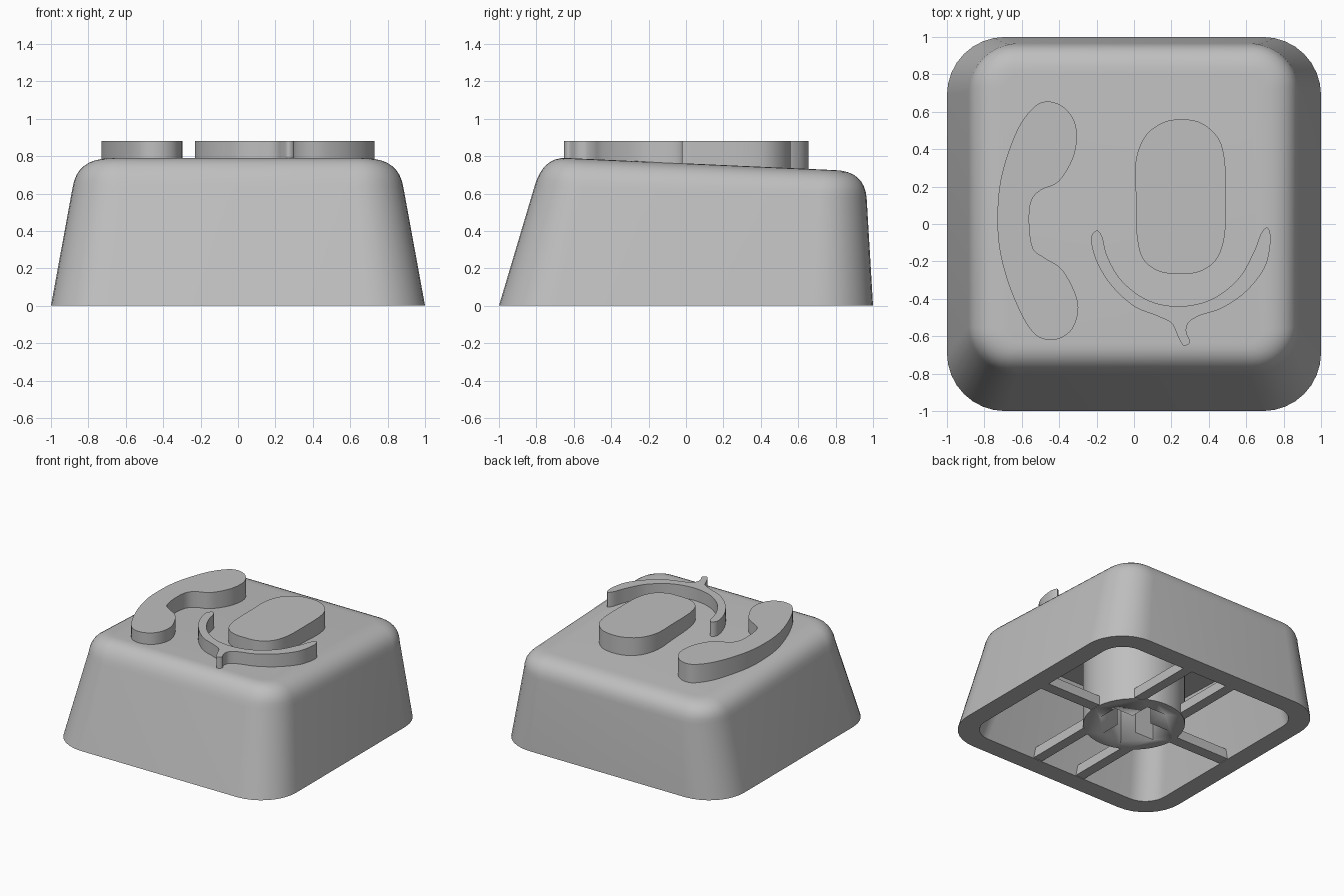
import bpy
import bmesh
from math import sin, cos, pi
from mathutils import Vector

old = bpy.data.objects.get("Cube")
if old:
    bpy.data.objects.remove(old, do_unlink=True)

GREY = (0.52, 0.52, 0.52, 1)
plastic = bpy.data.materials.new("grey plastic")
plastic.use_nodes = True
plastic.diffuse_color = GREY
plastic.node_tree.nodes["Principled BSDF"].inputs["Base Color"].default_value = GREY


def finish(bm, name, smooth=True):
    """Turn a bmesh into a named object with the plastic material."""
    bmesh.ops.recalc_face_normals(bm, faces=bm.faces)
    mesh = bpy.data.meshes.new(name)
    bm.to_mesh(mesh)
    bm.free()
    mesh.materials.append(plastic)
    obj = bpy.data.objects.new(name, mesh)
    bpy.context.collection.objects.link(obj)
    if smooth:
        bpy.ops.object.select_all(action='DESELECT')
        obj.select_set(True)
        bpy.context.view_layer.objects.active = obj
        bpy.ops.object.shade_smooth_by_angle(angle=pi / 6)
    return obj


def loft(rings, name):
    """Skin equal-length rings and close both ends."""
    bm = bmesh.new()
    loops = [[bm.verts.new(p) for p in ring] for ring in rings]
    for a, b in zip(loops, loops[1:]):
        for i in range(len(a)):
            j = (i + 1) % len(a)
            bm.faces.new((a[i], a[j], b[j], b[i]))
    bm.faces.new(loops[0])
    bm.faces.new(loops[-1])
    return finish(bm, name)


def prism(outline, bottom, top, name):
    return loft([[(x, y, z) for x, y in outline] for z in (bottom, top)], name)


def smooth_outline(points, steps=6):
    """Closed Catmull-Rom curve through the points."""
    pts = [Vector(p) for p in points]
    result = []
    for i in range(len(pts)):
        a, b, c, d = (pts[(i + k) % len(pts)] for k in range(4))
        for s in range(steps):
            t = s / steps
            result.append((b * 2 + (c - a) * t + (a * 2 - b * 5 + c * 4 - d) * t * t
                           + (b * 3 - a - c * 3 + d) * t ** 3) / 2)
    return result


def rounded_ring(half_x, front, back, radius, height, segments=8):
    """Rounded rectangle whose height follows the tilted top."""
    ring = []
    corners = [(half_x - radius, back - radius), (radius - half_x, back - radius),
               (radius - half_x, front + radius), (half_x - radius, front + radius)]
    for quarter, (cx, cy) in enumerate(corners):
        for s in range(segments + 1):
            a = (quarter + s / segments) * pi / 2
            x, y = cx + radius * cos(a), cy + radius * sin(a)
            ring.append((x, y, height * (0.761 - 0.045 * y)))
    return ring


# Keycap shell: tapered wall, filleted shoulder, hollow underside
base = (1, -1, 1, 0.31, 0)
wall_top = (0.885, -0.81, 0.966, 0.26, 0.80)
shoulder = (0.862, -0.765, 0.955, 0.21, 1)
top_edge = (0.69, -0.64, 0.80, 0.08, 1)
fillet = []
for step in range(9):
    t = step / 8
    fillet.append([a * (1 - t) ** 2 + 2 * b * t * (1 - t) + c * t * t
                   for a, b, c in zip(wall_top, shoulder, top_edge)])
cavity = [(0.85, -0.85, 0.85, 0.18, 0), (0.73, -0.65, 0.81, 0.18, 0.8)]
profile = fillet[::-1] + [base] + cavity
loft([rounded_ring(*level) for level in profile], "keycap_shell")

# Raised handset symbol
handset = [(-.73, .02), (-.71, .25), (-.63, .49), (-.54, .62), (-.46, .655),
           (-.37, .62), (-.31, .52), (-.32, .37), (-.4, .23), (-.5, .18),
           (-.55, .12), (-.56, 0), (-.54, -.13), (-.48, -.18), (-.38, -.25),
           (-.3, -.42), (-.33, -.56), (-.43, -.62), (-.54, -.58), (-.64, -.4),
           (-.71, -.18)]
prism(smooth_outline(handset), 0.7, 0.88, "handset_symbol")

# Raised capsule symbol
capsule = [(.01, .34), (.06, .47), (.15, .54), (.25, .56), (.36, .54), (.45, .46),
           (.485, .34), (.49, .15), (.485, -.06), (.44, -.19), (.35, -.255),
           (.25, -.265), (.14, -.255), (.05, -.19), (.015, -.06), (.01, .15)]
prism(smooth_outline(capsule), 0.7, 0.88, "capsule_symbol")

# Raised cradle arc with its small tail
cradle = [(-.23, -.08), (-.2, -.035), (-.17, -.07), (-.14, -.18), (-.06, -.31),
          (.08, -.41), (.25, -.44), (.42, -.4), (.56, -.29), (.64, -.15),
          (.68, -.05), (.715, -.02), (.73, -.09), (.7, -.23), (.6, -.36),
          (.47, -.45), (.35, -.49), (.29, -.53), (.28, -.58), (.3, -.63),
          (.265, -.65), (.235, -.6), (.2, -.53), (.12, -.49), (0, -.44),
          (-.12, -.33), (-.2, -.2)]
prism(smooth_outline(cradle), 0.7, 0.88, "cradle_symbol")

# Hollow stem with a cross-shaped socket
circle = [(0.37 * cos(i * pi / 24), 0.37 * sin(i * pi / 24)) for i in range(48)]
stem = prism(circle, 0, 0.65, "stem")
arm, slot = 0.25, 0.085
cross = []
for turn in range(4):
    c, s = round(cos(turn * pi / 2)), round(sin(turn * pi / 2))
    for x, y in ((arm, -slot), (arm, slot), (slot, slot)):
        cross.append((x * c - y * s, x * s + y * c))
cutter = prism(cross, -0.1, 0.45, "stem_socket_cutter")
cutter.hide_render = True
cutter.hide_viewport = True
socket = stem.modifiers.new("socket", 'BOOLEAN')
socket.operation = 'DIFFERENCE'
socket.solver = 'EXACT'
socket.object = cutter


# Shallow ribs joining the stem to the wall
def rib(x0, x1, y0, y1, name):
    prism([(x0, y0), (x1, y0), (x1, y1), (x0, y1)], 0.004, 0.08, name)


for side, label in ((1, "left"), (-1, "right")):
    rib(side * 0.34, side * 0.9, -0.045, 0.045, label + "_cross_rib")
    for end, place in ((1, "back"), (-1, "front")):
        mid = side * 0.2
        rib(mid - 0.04, mid + 0.04, end * 0.29, end * 0.9, f"{place}_{label}_rib")
